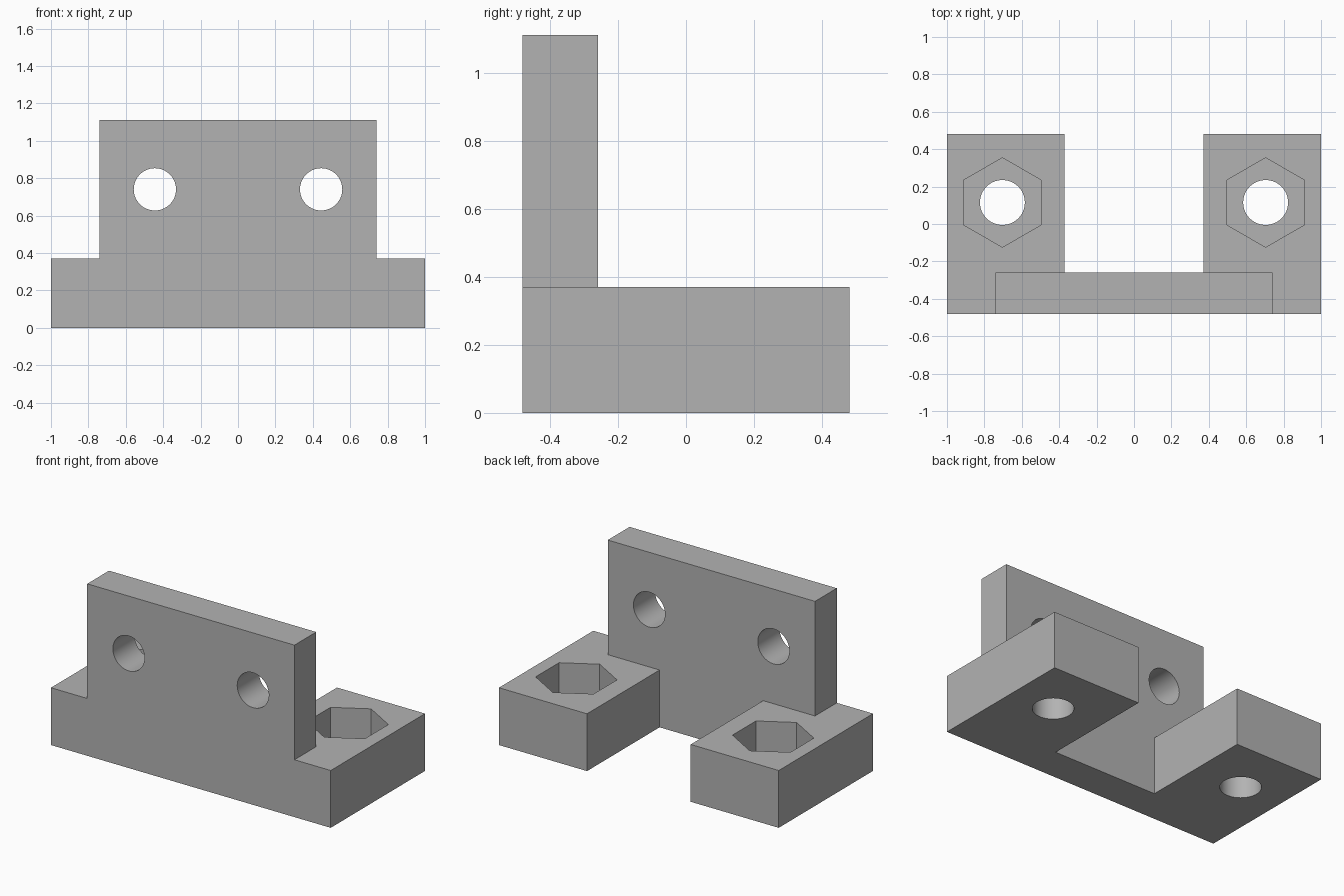
import bpy, bmesh
from math import radians
from mathutils import Matrix

cube = bpy.data.objects.get("Cube")
if cube:
    bpy.data.objects.remove(cube, do_unlink=True)

MM = 2 / 27                      # the part is 27 units wide
WIDTH, DEPTH, HEIGHT = 27 * MM, 13 * MM, 15 * MM
BASE, PLATE, PLATE_W, GAP = 5 * MM, 3 * MM, 20 * MM, 10 * MM
FRONT, BACK = -DEPTH / 2, DEPTH / 2

grey = bpy.data.materials.new("plain grey")
grey.use_nodes = True
colour = (0.45, 0.45, 0.45, 1)
grey.diffuse_color = colour
grey.node_tree.nodes["Principled BSDF"].inputs["Base Color"].default_value = colour


def add_object(name, bm):
    bmesh.ops.recalc_face_normals(bm, faces=bm.faces)
    mesh = bpy.data.meshes.new(name)
    bm.to_mesh(mesh)
    bm.free()
    mesh.materials.append(grey)
    obj = bpy.data.objects.new(name, mesh)
    bpy.context.collection.objects.link(obj)
    return obj


def extrude_outline(name, outline, height):
    bm = bmesh.new()
    face = bm.faces.new([bm.verts.new((x, y, 0)) for x, y in outline])
    result = bmesh.ops.extrude_face_region(bm, geom=[face])
    verts = [v for v in result["geom"] if isinstance(v, bmesh.types.BMVert)]
    bmesh.ops.translate(bm, verts=verts, vec=(0, 0, height))
    return add_object(name, bm)


def prism(name, sides, radius, length, centre, axis="Z"):
    turn = Matrix.Rotation(radians(90), 4, "X" if axis == "Y" else "Z")
    bm = bmesh.new()
    bmesh.ops.create_cone(bm, cap_ends=True, segments=sides, radius1=radius,
                          radius2=radius, depth=length,
                          matrix=Matrix.Translation(centre) @ turn)
    # Hexagon points must lie along y
    if sides == 6:
        far = max(abs(v.co.y - centre[1]) for v in bm.verts)
        if far < radius * 0.95:
            bmesh.ops.rotate(bm, verts=bm.verts, cent=centre,
                             matrix=Matrix.Rotation(radians(30), 3, "Z"))
    return add_object(name, bm)


def combine(target, tool, operation):
    mod = target.modifiers.new(operation.title(), "BOOLEAN")
    mod.operation, mod.solver, mod.object = operation, "EXACT", tool
    tool.hide_render = True
    bpy.context.view_layer.objects.active = target
    bpy.ops.object.modifier_apply(modifier=mod.name)
    bpy.data.objects.remove(tool, do_unlink=True)


# U-shaped base with two feet reaching back
w, g, inner = WIDTH / 2, GAP / 2, FRONT + PLATE
bracket = extrude_outline("mounting_bracket", [
    (-w, FRONT), (w, FRONT), (w, BACK), (g, BACK),
    (g, inner), (-g, inner), (-g, BACK), (-w, BACK)], BASE)

# Upright plate along the front
p = PLATE_W / 2
plate = extrude_outline("upright_plate", [
    (-p, FRONT), (p, FRONT), (p, inner), (-p, inner)], HEIGHT)
combine(bracket, plate, "UNION")

# Plate holes, foot bores and hexagonal nut pockets on each side
for side in (-1, 1):
    foot_x, foot_y = side * 9.5 * MM, 0.115
    cutters = [
        prism("plate_hole", 64, 0.113, 0.5,
              (side * 6 * MM, FRONT + PLATE / 2, 10 * MM), "Y"),
        prism("foot_bore", 64, 0.12, 1, (foot_x, foot_y, 0.2)),
        prism("nut_pocket", 6, 0.239, 6 * MM, (foot_x, foot_y, BASE)),
    ]
    for cutter in cutters:
        combine(bracket, cutter, "DIFFERENCE")

# Smooth bores with crisp edges elsewhere
bpy.ops.object.select_all(action="DESELECT")
bracket.select_set(True)
bpy.context.view_layer.objects.active = bracket
bpy.ops.object.shade_smooth_by_angle(angle=radians(30))
